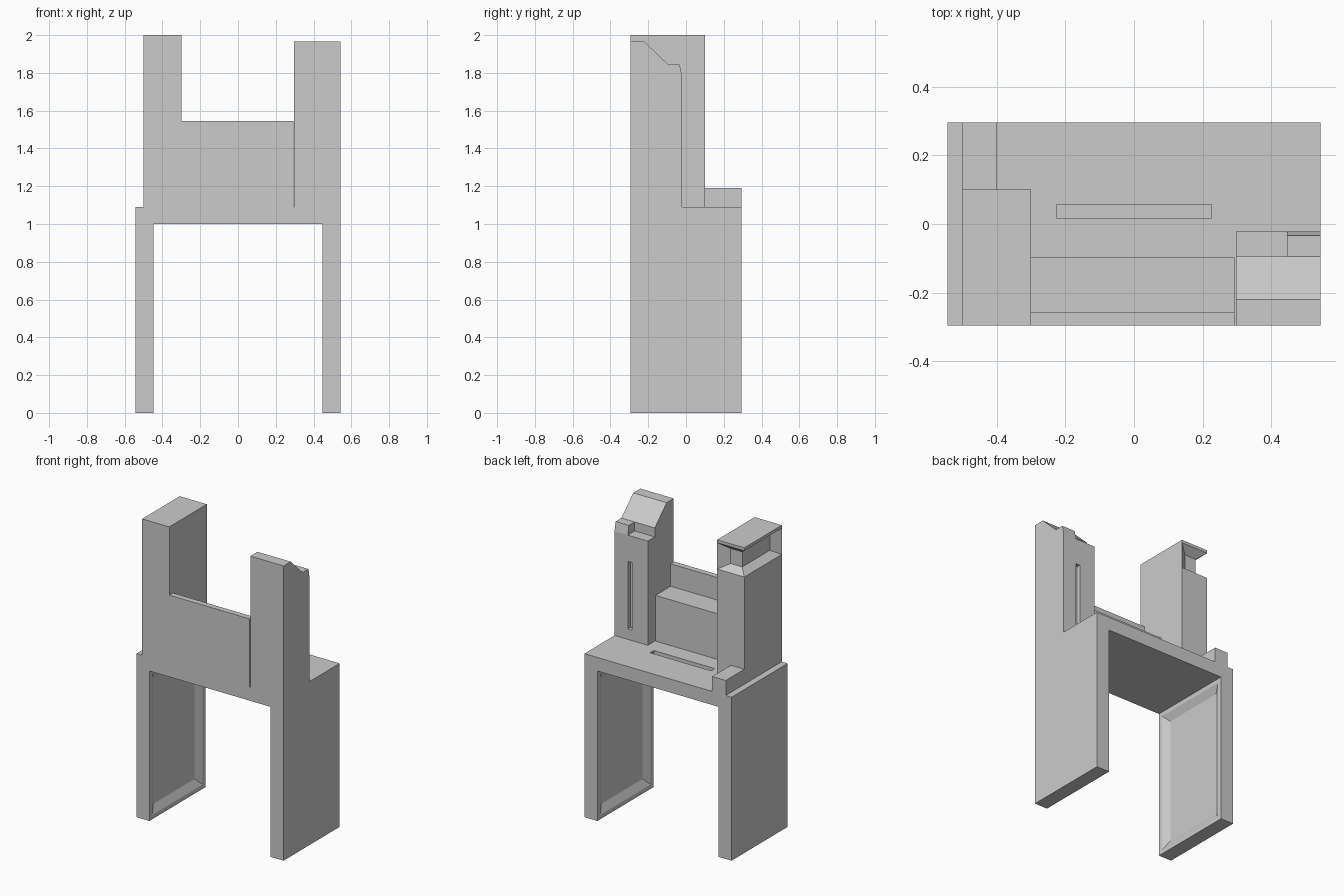
import bpy, bmesh

if "Cube" in bpy.data.objects:
    bpy.data.objects.remove(bpy.data.objects["Cube"])

Y0, Y1 = -0.295, 0.295      # front and back of the desk
W, IN = 0.543, 0.447        # half width outside / inside the legs
TOP = 1.09                  # desk top height


def finish(name, bm):
    bmesh.ops.recalc_face_normals(bm, faces=bm.faces[:])
    mesh = bpy.data.meshes.new(name)
    bm.to_mesh(mesh)
    bm.free()
    obj = bpy.data.objects.new(name, mesh)
    bpy.context.collection.objects.link(obj)
    return obj


def extrude(bm, points, offset):
    face = bm.faces.new([bm.verts.new(p) for p in points])
    res = bmesh.ops.extrude_face_region(bm, geom=[face], use_keep_orig=True)
    verts = [g for g in res["geom"] if isinstance(g, bmesh.types.BMVert)]
    bmesh.ops.translate(bm, verts=verts, vec=offset)
    bmesh.ops.recalc_face_normals(bm, faces=bm.faces[:])


def x_profile(name, pts, x0, x1):
    """Prism from a (y, z) outline."""
    bm = bmesh.new()
    extrude(bm, [(x0, y, z) for y, z in pts], (x1 - x0, 0, 0))
    return finish(name, bm)


def box(name, x0, x1, y0, y1, z0, z1):
    return x_profile(name, [(y0, z0), (y1, z0), (y1, z1), (y0, z1)], x0, x1)


def cut(obj, cutter):
    cutter.hide_render = True
    mod = obj.modifiers.new("groove", 'BOOLEAN')
    mod.operation = 'DIFFERENCE'
    mod.solver = 'EXACT'
    mod.object = cutter
    bpy.context.view_layer.objects.active = obj
    bpy.ops.object.modifier_apply(modifier=mod.name)
    bpy.data.objects.remove(cutter, do_unlink=True)


# Desk: top and two legs as one arch, with sunken panels inside the legs
bm = bmesh.new()
arch = [(-W, 0), (-IN, 0), (-IN, 1), (IN, 1), (IN, 0), (W, 0), (W, TOP), (-W, TOP)]
extrude(bm, [(x, Y0, z) for x, z in arch], (0, Y1 - Y0, 0))
inner = [f for f in bm.faces
         if abs(f.normal.x) > 0.9 and abs(abs(f.calc_center_median().x) - IN) < 0.01]
bmesh.ops.inset_individual(bm, faces=inner, thickness=0.04, depth=0)
bmesh.ops.inset_individual(bm, faces=inner, thickness=0.07, depth=-0.025)
desk = finish("desk", bm)
cut(desk, box("desk_groove", -0.225, 0.225, 0.018, 0.057, TOP - 0.03, TOP + 0.1))

# Back wall with a lower ledge behind it
x_profile("stepped_wall", [(Y0, TOP), (-0.098, TOP), (-0.098, 1.395), (-0.257, 1.395),
                           (-0.257, 1.545), (Y0, 1.545)], -0.3, 0.293)

# Right tower: sloped top, shelf, raised corner block and a vertical slot
right = x_profile("right_tower", [(Y0, TOP), (-0.022, TOP), (-0.022, 1.785), (-0.095, 1.785),
                                  (-0.095, 1.845), (-0.22, 1.965), (Y0, 1.965)], 0.297, W)
cut(right, box("tower_slot", 0.414, 0.444, -0.05, 0.1, 1.16, 1.61))
x_profile("raised_corner", [(-0.095, 1.785), (-0.022, 1.785), (-0.034, 1.845),
                            (-0.095, 1.845)], 0.445, W)

# Left tower: stacked sections, pinched inward on the back and outer side near the top
full = [(-0.3, 0.1), (-0.3, 0.1), (-0.5, 0.1), (-0.5, Y0), (-0.5, Y0), (-0.3, Y0)]
waist = [(-0.3, 0.1), (-0.365, 0.05), (-0.45, 0.05), (-0.45, -0.24), (-0.5, Y0), (-0.3, Y0)]
bm = bmesh.new()
# rim corners of the pinched zone stay on the outer planes at the band edges
bands = [(full, TOP, TOP), (full, 1.805, 1.805), (waist, 1.84, 1.84),
         (waist, 1.94, 1.94), (full, 1.98, 1.98), (full, 2.0, 2.0)]
rings = [[bm.verts.new((x, y, z)) for x, y in sec] for sec, z, _ in bands]
for lo, hi in zip(rings, rings[1:]):
    for i in range(6):
        j = (i + 1) % 6
        bm.faces.new((lo[i], lo[j], hi[j], hi[i]))
bm.faces.new(rings[0])
bm.faces.new(rings[-1])
bmesh.ops.remove_doubles(bm, verts=bm.verts[:], dist=0.0001)
finish("left_tower", bm)

# Small block at the back of the left tower
box("rear_block", -0.5, -0.4, 0.1, Y1, TOP, 1.19)
